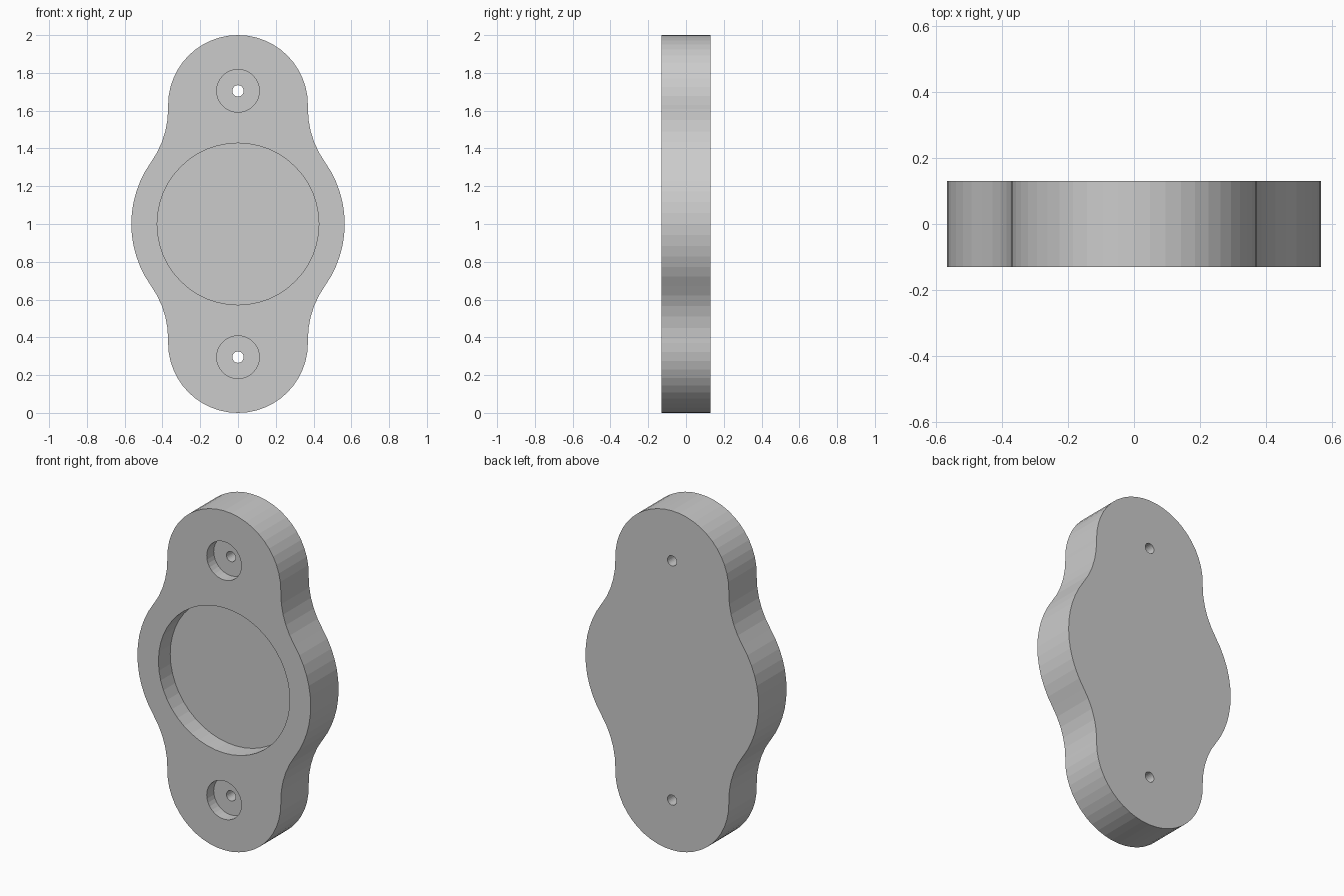
import bpy, bmesh
from math import sin, cos, pi, atan2, hypot, radians

if "Cube" in bpy.data.objects:
    bpy.data.objects.remove(bpy.data.objects["Cube"])

MID, HALF_Y = 1.0, 0.13          # centre height, half thickness
R_END, R_BODY = 0.37, 0.565      # lobe and middle radii
Z_END = 0.63                     # lobe centre above the middle
HOLE_Z = 0.705                   # screw hole above the middle


def arc(cx, cz, r, a0, a1, n):
    return [(cx + r * cos(a0 + (a1 - a0) * i / n),
             cz + r * sin(a0 + (a1 - a0) * i / n)) for i in range(n + 1)]


# Quarter outline: middle bulge, concave fillet, end lobe
z_f = 0.61
r_f = (R_END**2 + z_f**2 - R_BODY**2) / (2 * (R_BODY - R_END))
x_f = R_END + r_f
t = atan2(z_f, x_f)
quarter = arc(0, 0, R_BODY, 0, t, 6)
quarter += arc(x_f, z_f, r_f, t + pi, pi, 5)[1:]
quarter += arc(0, Z_END, R_END, 0, pi / 2, 12)

# Mirror the quarter into the full outline
half = quarter + [(-x, z) for x, z in reversed(quarter[:-1])]
outline = half + [(x, -z) for x, z in reversed(half[1:-1])]


def prism(name, points, y0, y1):
    bm = bmesh.new()
    face = bm.faces.new([bm.verts.new((x, y0, z + MID)) for x, z in points])
    ext = bmesh.ops.extrude_face_region(bm, geom=[face])
    for v in ext["geom"]:
        if isinstance(v, bmesh.types.BMVert):
            v.co.y = y1
    bmesh.ops.recalc_face_normals(bm, faces=bm.faces)
    mesh = bpy.data.meshes.new(name)
    bm.to_mesh(mesh)
    bm.free()
    obj = bpy.data.objects.new(name, mesh)
    bpy.context.collection.objects.link(obj)
    return obj


def cut(target, z, r, y1, n):
    cutter = prism("cutter", arc(0, z, r, 0, 2 * pi, n)[:-1], -HALF_Y - 0.1, y1)
    cutter.hide_render = True
    mod = target.modifiers.new("cut", 'BOOLEAN')
    mod.operation, mod.solver, mod.object = 'DIFFERENCE', 'EXACT', cutter
    bpy.context.view_layer.objects.active = target
    bpy.ops.object.modifier_apply(modifier=mod.name)
    bpy.data.objects.remove(cutter)


plate = prism("mounting_plate", outline, -HALF_Y, HALF_Y)

# Round pocket in the front
cut(plate, 0, 0.428, -HALF_Y + 0.11, 48)

# Counterbored screw holes at both ends
for side in (-1, 1):
    cut(plate, side * HOLE_Z, 0.113, -HALF_Y + 0.065, 32)
    cut(plate, side * HOLE_Z, 0.03, HALF_Y + 0.1, 24)
